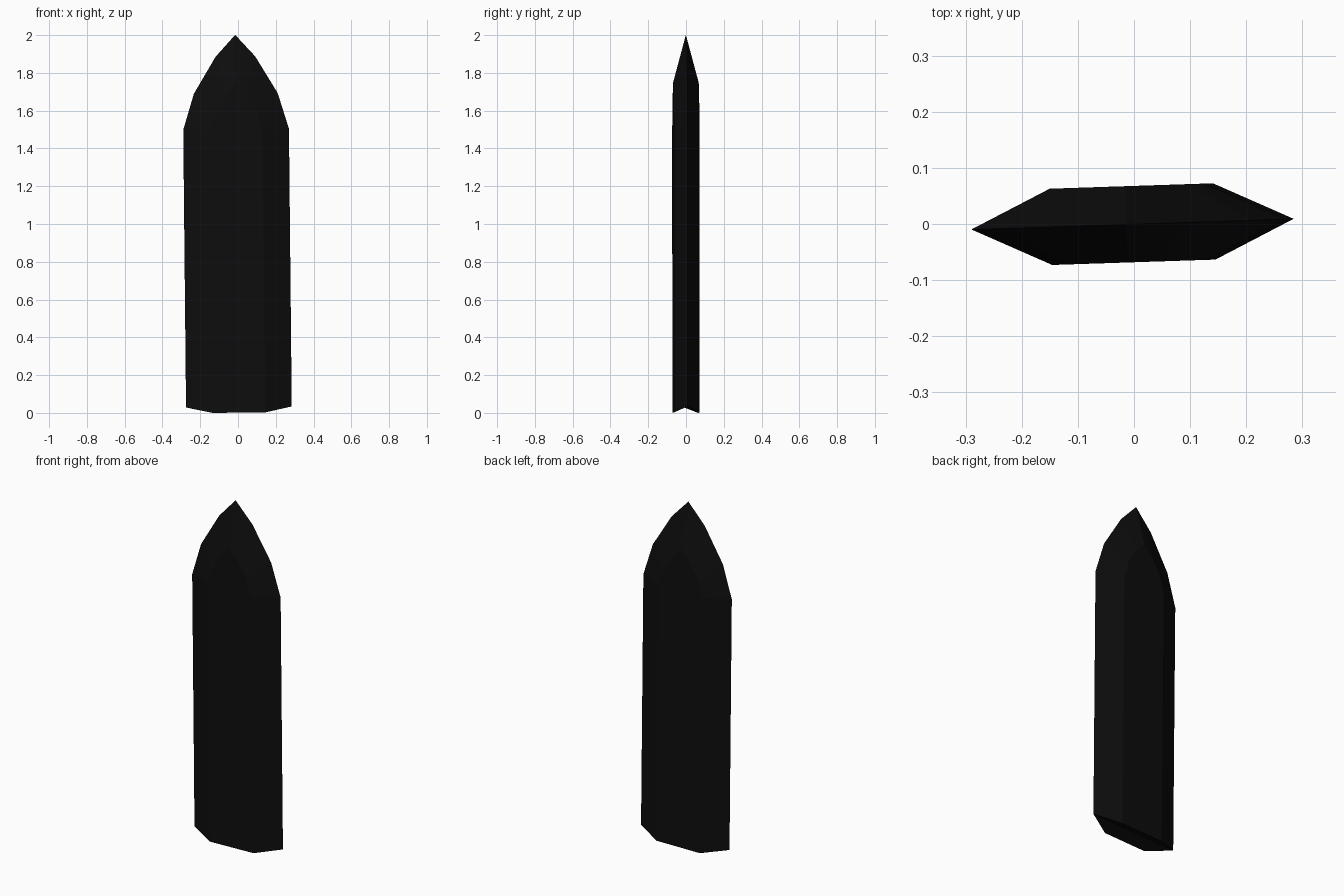
import bpy
import bmesh
from mathutils import Matrix

cube = bpy.data.objects.get("Cube")
if cube:
    bpy.data.objects.remove(cube, do_unlink=True)

# Material
black = bpy.data.materials.new("matte_black")
black.use_nodes = True
colour = (0.004, 0.004, 0.004, 1.0)
black.diffuse_color = colour
black.node_tree.nodes["Principled BSDF"].inputs["Base Color"].default_value = colour

# Half outlines (x, z): sharp rim, and raised flat on each face
THICK = 0.068
rim = [(0.28, 0.03), (0.28, 1.5), (0.222, 1.69), (0.105, 1.885), (0, 2.0)]
SCALE = 0.493
flat = [(0.138, 0.0)] + [(x * SCALE, 1.5 + (z - 1.5) * SCALE) for x, z in rim[1:]]


def mirrored(half):
    """Close a half outline by mirroring it in x, skipping the tip."""
    return half + [(-x, z) for x, z in reversed(half[:-1])]


# Blade: bevelled faces front and back, with a shallow groove underneath
bm = bmesh.new()
edge = [bm.verts.new((x, 0, z)) for x, z in mirrored(rim)]
for side in (-1, 1):
    face = [bm.verts.new((x, side * THICK, z)) for x, z in mirrored(flat)]
    bm.faces.new(face)
    for i in range(len(edge) - 1):
        bm.faces.new((edge[i], edge[i + 1], face[i + 1], face[i]))
    bm.faces.new((edge[0], face[0], face[-1], edge[-1]))
bmesh.ops.recalc_face_normals(bm, faces=bm.faces[:])

# Slight lean and turn
bm.transform(Matrix.Translation((0.005, 0, 0.0014))
             @ Matrix.Rotation(0.033, 4, "Z")
             @ Matrix.Rotation(-0.01, 4, "Y"))

mesh = bpy.data.meshes.new("blade")
bm.to_mesh(mesh)
bm.free()
mesh.materials.append(black)
blade = bpy.data.objects.new("blade", mesh)
bpy.context.collection.objects.link(blade)
